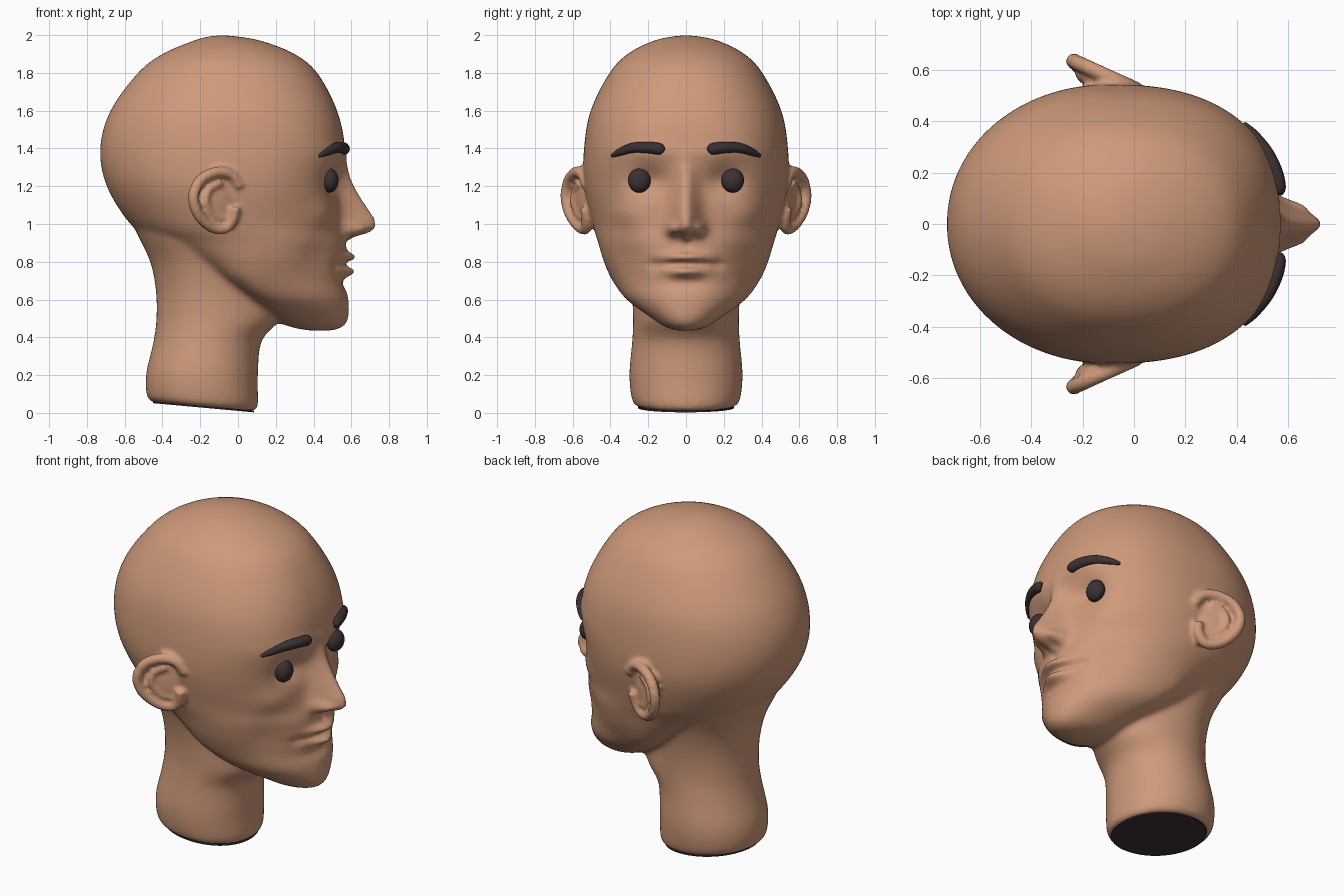
import bpy, bmesh, math
from mathutils import Vector, Matrix

cube = bpy.data.objects.get("Cube")
if cube:
    bpy.data.objects.remove(cube, do_unlink=True)


def material(name, rgb):
    m = bpy.data.materials.new(name)
    m.use_nodes = True
    m.diffuse_color = (*rgb, 1)
    m.node_tree.nodes["Principled BSDF"].inputs["Base Color"].default_value = (*rgb, 1)
    return m


skin = material("skin", (0.62, 0.32, 0.195))
dark = material("dark_brown", (0.045, 0.03, 0.033))


def spline(rows, steps):
    """Catmull-Rom samples through rows of numbers."""
    out = []
    for i in range(len(rows) - 1):
        a, b = rows[max(i - 1, 0)], rows[i]
        c, d = rows[i + 1], rows[min(i + 2, len(rows) - 1)]
        for k in range(steps):
            t = k / steps
            out.append([q + 0.5 * t * (r - p + t * (2 * p - 5 * q + 4 * r - s
                        + t * (3 * (q - r) + s - p))) for p, q, r, s in zip(a, b, c, d)])
    out.append(list(rows[-1]))
    return out


def value(rows, z):
    """Smoothly eased lookup in a table of (z, value)."""
    for (z0, a), (z1, b) in zip(rows, rows[1:]):
        if z0 <= z <= z1:
            t = (z - z0) / (z1 - z0)
            return a + (b - a) * t
    return 0.0


def skin_rings(bm, rings):
    """Bridge rings of points and close both ends."""
    vs = [[bm.verts.new(p) for p in ring] for ring in rings]
    n = len(vs[0])
    faces = [bm.faces.new((a[i], a[(i + 1) % n], b[(i + 1) % n], b[i]))
             for a, b in zip(vs, vs[1:]) for i in range(n)]
    faces += [bm.faces.new(vs[0][::-1]), bm.faces.new(vs[-1])]
    bmesh.ops.recalc_face_normals(bm, faces=faces)


def section(z, back, front, width, power, split, count=72):
    """Horizontal outline, rounder behind than in front."""
    width, length = max(width, 0.004), max(front - back, 0.008)
    mid = back + split * length
    ring = []
    for i in range(count):
        t = math.tau * i / count
        c, s = math.cos(t), math.sin(t)
        e = 2 / power if c > 0 else 2 / 2.05
        reach = length * (1 - split) if c > 0 else length * split
        x = mid + math.copysign(abs(c) ** e, c) * reach
        y = math.copysign(abs(s) ** e, s) * width
        ring.append(Vector((x, y, z)))
    return ring


def tube(bm, rows, sides=12, flat=1.0):
    """Tapered tube through rows of (x, y, z, radius)."""
    pts = spline(rows, 8)
    rings = []
    for i, p in enumerate(pts):
        a, b = Vector(pts[max(i - 1, 0)][:3]), Vector(pts[min(i + 1, len(pts) - 1)][:3])
        d = (b - a).normalized()
        u = d.cross(Vector((0, 0, 1)) if abs(d.z) < 0.9 else Vector((0, 1, 0))).normalized()
        v = d.cross(u)
        rings.append([Vector(p[:3]) + p[3] * (u * math.cos(t) * flat + v * math.sin(t))
                      for t in (math.tau * k / sides for k in range(sides))])
    skin_rings(bm, rings)


def finish(bm, name, mat):
    mesh = bpy.data.meshes.new(name)
    bm.to_mesh(mesh)
    bm.free()
    mesh.materials.append(mat)
    mesh.shade_smooth()
    obj = bpy.data.objects.new(name, mesh)
    bpy.context.collection.objects.link(obj)
    return obj


def fuse(obj, voxel, rounds):
    """Merge overlapping volumes into one soft surface."""
    r = obj.modifiers.new("fuse", "REMESH")
    r.mode, r.voxel_size, r.use_smooth_shade = "VOXEL", voxel, True
    s = obj.modifiers.new("soften", "SMOOTH")
    s.factor, s.iterations = 0.5, rounds
    bpy.context.view_layer.update()
    deps = bpy.context.evaluated_depsgraph_get()
    mesh = bpy.data.meshes.new_from_object(obj.evaluated_get(deps))
    obj.modifiers.clear()
    obj.data = mesh
    mesh.materials.clear()
    mesh.materials.append(skin)
    mesh.shade_smooth()


# Skull and jaw: height, back, front, half width, front roundness, widest point
skull_rows = [
    (0.435, 0.38, 0.50, 0.04, 2, 0.4), (0.455, 0.28, 0.555, 0.11, 2, 0.4),
    (0.50, 0.17, 0.585, 0.18, 2, 0.4), (0.60, 0.02, 0.585, 0.315, 2, 0.32),
    (0.70, -0.12, 0.565, 0.39, 2, 0.3), (0.80, -0.27, 0.57, 0.435, 2, 0.4),
    (0.90, -0.43, 0.575, 0.465, 2, 0.48), (1.0, -0.57, 0.55, 0.495, 2.1, 0.49),
    (1.2, -0.695, 0.54, 0.54, 2.4, 0.49), (1.4, -0.73, 0.565, 0.54, 2.5, 0.49),
    (1.6, -0.675, 0.525, 0.505, 2.4, 0.49), (1.8, -0.53, 0.42, 0.405, 2.2, 0.49),
    (1.9, -0.40, 0.30, 0.31, 2.1, 0.49), (1.965, -0.25, 0.14, 0.185, 2, 0.5),
    (1.99, -0.17, 0.02, 0.09, 2, 0.5), (2.0, -0.09, -0.08, 0.004, 2, 0.5)]
# Neck, same columns
neck_rows = [
    (0.032, -0.45, 0.085, 0.255, 2.1, 0.5), (0.065, -0.483, 0.106, 0.285, 2.1, 0.5),
    (0.2, -0.486, 0.105, 0.30, 2.1, 0.5), (0.38, -0.447, 0.125, 0.285, 2, 0.5),
    (0.5, -0.432, 0.22, 0.28, 2, 0.45), (0.65, -0.435, 0.22, 0.29, 2, 0.45),
    (0.8, -0.465, 0.2, 0.32, 2, 0.45), (0.95, -0.535, 0.2, 0.37, 2, 0.45),
    (1.1, -0.60, 0.2, 0.38, 2, 0.45)]


def tilt(p):
    """Slope the cut at the base of the neck."""
    p.z -= 0.1 * (p.x + 0.18) * max(0, 1 - p.z / 0.3)
    return p


bm = bmesh.new()
skin_rings(bm, [section(*r) for r in spline(skull_rows, 6)])
skin_rings(bm, [[tilt(p) for p in section(*r)] for r in spline(neck_rows, 6)])
head = finish(bm, "head", skin)
fuse(head, 0.014, 12)

# Facial relief: amount, side offset, height, side spread, height spread
relief = [
    (-0.05, 0.20, 1.23, 0.10, 0.075), (0.012, 0.22, 1.38, 0.16, 0.04),
    (0.02, 0.33, 1.05, 0.10, 0.07), (-0.025, 0.33, 0.82, 0.10, 0.11),
    (0.05, 0.075, 0.975, 0.028, 0.03), (-0.025, 0.035, 0.935, 0.02, 0.018),
    (0.055, 0, 0.825, 0.11, 0.024), (0.055, 0, 0.748, 0.09, 0.026),
    (-0.035, 0, 0.788, 0.14, 0.011), (-0.015, 0, 0.685, 0.11, 0.03),
    (-0.012, 0, 0.885, 0.02, 0.03), (-0.012, 0.17, 0.785, 0.03, 0.03)]
nose = [(0.905, 0), (0.93, 0.05), (0.955, 0.14), (0.985, 0.18), (1.03, 0.178),
        (1.15, 0.105), (1.25, 0.05), (1.33, 0.015), (1.42, 0)]


def bump(y, z, amount, y0, z0, sy, sz):
    sides = (y0, -y0) if y0 else (0,)
    return sum(amount * math.exp(-((y - s) / sy) ** 2 - ((z - z0) / sz) ** 2) for s in sides)


for v in head.data.vertices:
    x, y, z = v.co
    weight = min(1, max(0, (x - 0.15) / 0.25))
    if weight and z > 0.55:
        spread = 0.075 - 0.08 * max(0, z - 1.0)
        push = value(nose, z) * math.exp(-(abs(y) / spread) ** 2)
        push += sum(bump(y, z, *r) for r in relief)
        v.co.x += weight * push

# Ears: rim, inner fold and backing shell, then fused to the head
rim = [(0.01, 1.2), (-0.035, 1.26), (-0.11, 1.275), (-0.195, 1.235), (-0.235, 1.15),
       (-0.215, 1.06), (-0.15, 0.99), (-0.075, 0.975), (-0.03, 1.02), (-0.015, 1.09)]
fold = [(-0.09, 1.22), (-0.155, 1.18), (-0.17, 1.11), (-0.13, 1.045), (-0.07, 1.03)]
bm = bmesh.new()
bm.from_mesh(head.data)
for side in (1, -1):
    def on_ear(x, z, sink=0.0):
        return (x, side * (0.53 - 0.45 * x - 0.25 * max(0, 1.1 - z) - sink), z)
    tube(bm, [(*on_ear(x, z), 0.03) for x, z in rim])
    tube(bm, [(*on_ear(x, z, 0.012), 0.02) for x, z in fold])
    place = (Matrix.Translation(on_ear(-0.115, 1.125, 0.045))
             @ Matrix.Rotation(-side * math.atan(0.45), 4, "Z")
             @ Matrix.Diagonal((0.125, 0.035, 0.145, 1)))
    bmesh.ops.create_uvsphere(bm, u_segments=32, v_segments=16, radius=1, matrix=place)
bm.to_mesh(head.data)
bm.free()
fuse(head, 0.012, 2)

# Dark cut surface under the neck
bm = bmesh.new()
outline = section(*neck_rows[0])
skin_rings(bm, [[tilt(p + Vector((0, 0, dz))) for p in outline] for dz in (-0.005, 0.002)])
cap = finish(bm, "neck_base", dark)
cap.data.shade_flat()

# Eyes and brows
for side, label in ((1, "left"), (-1, "right")):
    bm = bmesh.new()
    place = Matrix.Translation((0.485, side * 0.247, 1.23)) @ Matrix.Diagonal((0.047, 0.06, 0.064, 1))
    bmesh.ops.create_uvsphere(bm, u_segments=28, v_segments=16, radius=1, matrix=place)
    finish(bm, label + "_eye", dark)
    bm = bmesh.new()
    brow = [(0.56, 0.122, 1.393, 0.012), (0.562, 0.135, 1.396, 0.03), (0.55, 0.20, 1.405, 0.031),
            (0.515, 0.28, 1.403, 0.027), (0.465, 0.35, 1.38, 0.02), (0.43, 0.392, 1.36, 0.008)]
    tube(bm, [(x, side * y, z, r) for x, y, z, r in brow], 14)
    finish(bm, label + "_brow", dark)
